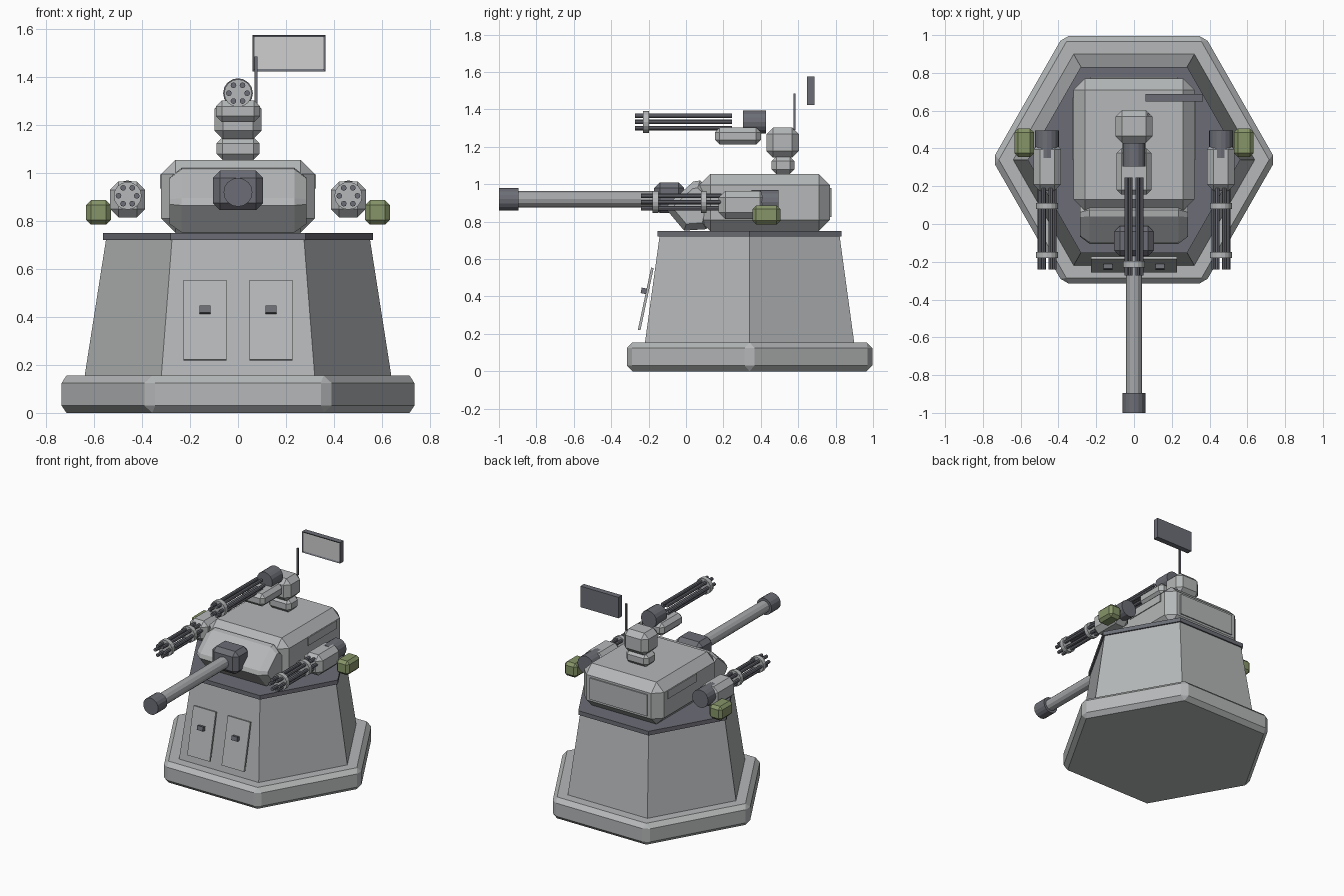
import bpy, bmesh, math
from mathutils import Matrix, Vector

if "Cube" in bpy.data.objects:
    bpy.data.objects.remove(bpy.data.objects["Cube"])


def material(name, rgb):
    m = bpy.data.materials.new(name)
    m.diffuse_color = (*rgb, 1)
    m.use_nodes = True
    m.node_tree.nodes["Principled BSDF"].inputs["Base Color"].default_value = m.diffuse_color
    return m


LIGHT = material("light grey armour", (0.46, 0.475, 0.48))
DARK = material("dark gunmetal", (0.15, 0.155, 0.18))
STEEL = material("barrel steel", (0.38, 0.39, 0.40))
GREEN = material("olive green", (0.24, 0.30, 0.14))
PALE = material("pale screen", (0.62, 0.62, 0.62))


def finish(name, bm, mat):
    bmesh.ops.recalc_face_normals(bm, faces=bm.faces[:])
    me = bpy.data.meshes.new(name)
    bm.to_mesh(me)
    bm.free()
    me.materials.append(mat)
    ob = bpy.data.objects.new(name, me)
    bpy.context.collection.objects.link(ob)
    return ob


def chamfer(bm, amount):
    if amount:
        bmesh.ops.bevel(bm, geom=bm.edges[:], offset=amount, segments=1,
                        affect='EDGES', profile=0.5)


def box(name, x, y, z, mat, bevel=0.0, tilt=0.0):
    """Box from (min, max) ranges, chamfered, tilted about x through its centre."""
    bm = bmesh.new()
    size = Vector((x[1] - x[0], y[1] - y[0], z[1] - z[0]))
    mid = Vector((sum(x) / 2, sum(y) / 2, sum(z) / 2))
    bmesh.ops.create_cube(bm, size=1, matrix=Matrix.Diagonal((*size, 1)))
    chamfer(bm, bevel)
    bmesh.ops.transform(bm, verts=bm.verts[:],
                        matrix=Matrix.Translation(mid) @ Matrix.Rotation(tilt, 4, 'X'))
    return finish(name, bm, mat)


def rod(name, x, z, y0, y1, r, mat, sides=12):
    """Cylinder along y."""
    bm = bmesh.new()
    bmesh.ops.create_cone(bm, cap_ends=True, segments=sides, radius1=r, radius2=r,
                          depth=abs(y1 - y0),
                          matrix=Matrix.Translation((x, (y0 + y1) / 2, z))
                          @ Matrix.Rotation(math.pi / 2, 4, 'X'))
    return finish(name, bm, mat)


def hexagon(name, r0, r1, z0, z1, mat, bevel=0.0):
    """Six-sided frustum with corners on the x axis, centred at y = 0.34."""
    bm = bmesh.new()
    rings = [[bm.verts.new((r * math.cos(k * math.pi / 3),
                            0.34 + r * math.sin(k * math.pi / 3) * 1.01, z))
              for k in range(6)] for r, z in ((r0, z0), (r1, z1))]
    for k in range(6):
        j = (k + 1) % 6
        bm.faces.new((rings[0][k], rings[0][j], rings[1][j], rings[1][k]))
    bm.faces.new(rings[0])
    bm.faces.new(rings[1])
    chamfer(bm, bevel)
    return finish(name, bm, mat)


def rotary_barrels(name, x, z, y0, y1, rings):
    """Six thin barrels in a circle, held by round clamps."""
    for k in range(6):
        a = k * math.pi / 3 + math.pi / 6 * (1 if k < 0 else 0)
        rod(f"{name}_barrel_{k}", x + 0.038 * math.cos(a + math.pi / 2 - math.pi / 6),
            z + 0.038 * math.sin(a + math.pi / 2 - math.pi / 6), y0, y1, 0.012, DARK, 8)
    for i, (a, b) in enumerate(rings):
        rod(f"{name}_clamp_{i}", x, z, a, b, 0.058, LIGHT, 16)


# Pedestal
hexagon("base_slab", 0.75, 0.75, 0, 0.155, LIGHT, 0.03)
hexagon("pedestal", 0.64, 0.55, 0.15, 0.725, LIGHT)
hexagon("pedestal_cap", 0.563, 0.563, 0.72, 0.75, DARK)

# Tilted front doors with handles
for s, side in ((-1, "left"), (1, "right")):
    box(f"door_{side}", (s * 0.138 - 0.09, s * 0.138 + 0.09), (-0.222, -0.208),
        (0.217, 0.557), LIGHT, 0, -math.radians(12))
    box(f"door_handle_{side}", (s * 0.138 - 0.023, s * 0.138 + 0.023), (-0.24, -0.212),
        (0.415, 0.445), DARK, 0, -math.radians(12))

# Turret housing and thin panels
box("turret_housing", (-0.32, 0.32), (0.07, 0.77), (0.75, 1.055), LIGHT, 0.06)
box("rear_panel", (-0.23, 0.23), (0.765, 0.778), (0.825, 0.98), LIGHT)
for s, side in ((-1, "left"), (1, "right")):
    box(f"side_panel_{side}", sorted((s * 0.315, s * 0.326)), (0.34, 0.67),
        (0.935, 0.993), LIGHT)

# Sloped turret nose: wedge profile lofted across x with tapered ends
profile = [(-0.105, 0.865), (-0.095, 0.895), (0.04, 1.015), (0.075, 1.02),
           (0.15, 0.95), (0.11, 0.76), (-0.01, 0.752)]
bm = bmesh.new()
loops = []
for x, f in ((-0.285, 0.72), (-0.235, 1), (0.235, 1), (0.285, 0.72)):
    loops.append([bm.verts.new((x, 0.03 + (y - 0.03) * f, 0.88 + (z - 0.88) * f))
                  for y, z in profile])
for a, b in zip(loops, loops[1:]):
    for k in range(len(profile)):
        j = (k + 1) % len(profile)
        bm.faces.new((a[k], a[j], b[j], b[k]))
bm.faces.new(loops[0])
bm.faces.new(loops[-1])
finish("turret_nose", bm, LIGHT)

# Main cannon
box("cannon_mount", (-0.105, 0.105), (-0.17, -0.01), (0.845, 1.01), DARK, 0.03)
rod("cannon_barrel", 0, 0.92, -0.91, -0.12, 0.043, STEEL, 12)
rod("cannon_muzzle", 0, 0.92, -1.0, -0.895, 0.06, DARK, 16)

# Side rotary guns with ammunition boxes
for s, side in ((-1, "left"), (1, "right")):
    n = f"{side}_gun"
    cx = s * 0.46
    box(f"{n}_body", (cx - 0.073, cx + 0.073), (0.175, 0.43), (0.815, 0.965), LIGHT, 0.035)
    rod(f"{n}_motor", cx, 0.905, 0.35, 0.495, 0.064, DARK, 16)
    rotary_barrels(n, cx, 0.905, -0.24, 0.19, [(-0.18, -0.148), (0.08, 0.11)])
    box(f"{n}_ammo_box", sorted((s * 0.53, s * 0.633)), (0.355, 0.505),
        (0.785, 0.887), GREEN, 0.02)

# Roof gun on its swivel
box("swivel_foot", (-0.09, 0.09), (0.458, 0.58), (1.055, 1.148), LIGHT, 0.025)
box("swivel_head", (-0.098, 0.098), (0.43, 0.603), (1.142, 1.303), LIGHT, 0.035)
box("roof_gun_cradle", (-0.092, 0.092), (0.155, 0.4), (1.212, 1.303), LIGHT, 0.025)
rod("roof_gun_motor", 0, 1.333, 0.305, 0.428, 0.062, DARK, 16)
rotary_barrels("roof_gun", 0, 1.333, -0.272, 0.245, [(-0.23, -0.197)])

# Antenna and display panel with recessed pale face
box("antenna", (0.069, 0.081), (0.574, 0.586), (1.29, 1.485), DARK)
bm = bmesh.new()
bmesh.ops.create_cube(bm, size=1, matrix=Matrix.Translation((0.2125, 0.668, 1.4995))
                      @ Matrix.Diagonal((0.305, 0.04, 0.152, 1)))
bm.normal_update()
front = [f for f in bm.faces if f.normal.y < -0.9]
bmesh.ops.inset_region(bm, faces=front, thickness=0.013, depth=-0.006)
front[0].material_index = 1
panel = finish("display_panel", bm, DARK)
panel.data.materials.append(PALE)
